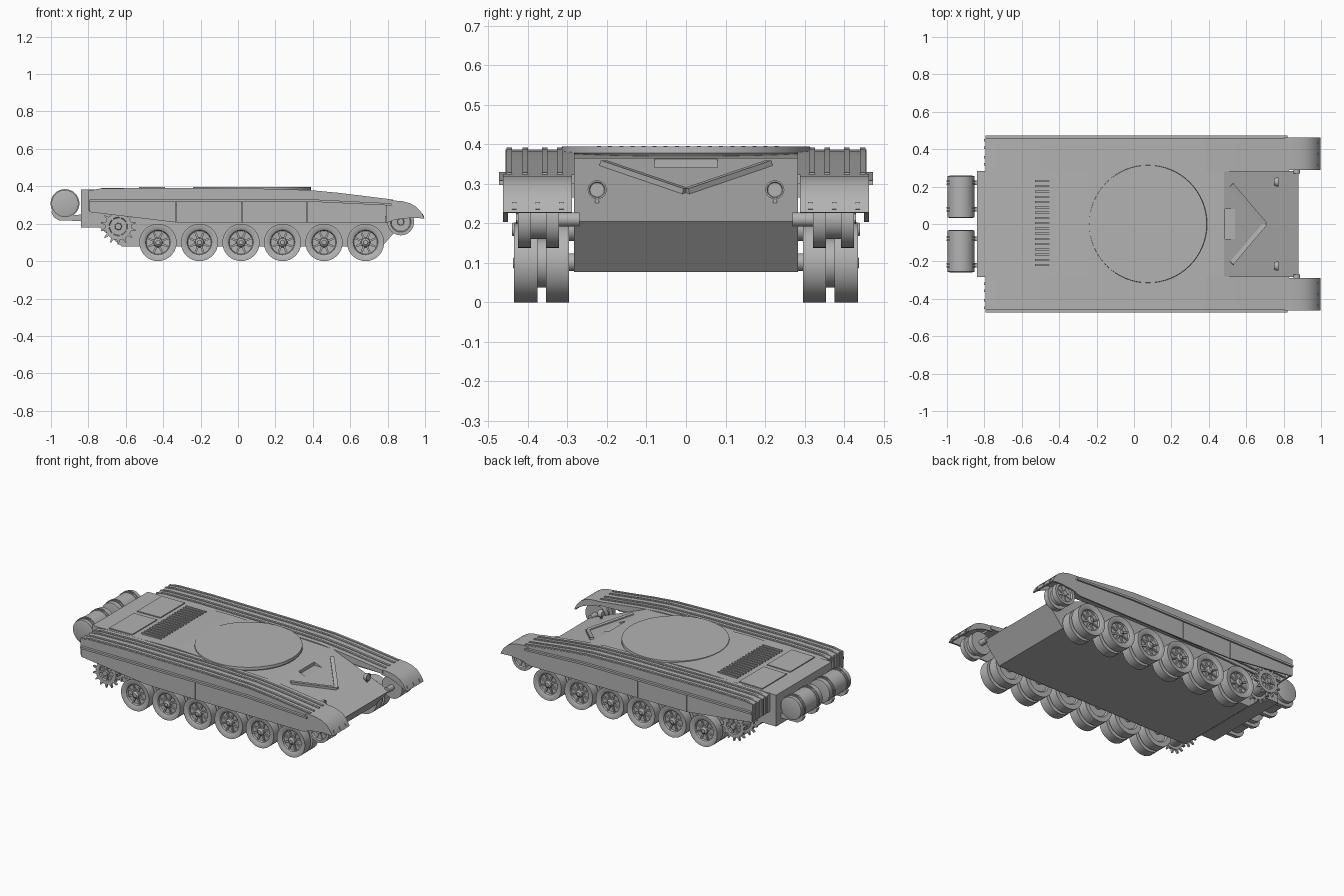
import bpy, bmesh
from math import sin, cos, pi
from mathutils import Vector, Matrix

if "Cube" in bpy.data.objects:
    bpy.data.objects.remove(bpy.data.objects["Cube"])

paint = bpy.data.materials.new("dark_grey")
paint.diffuse_color = (.45, .45, .45, 1)
paint.use_nodes = True
paint.node_tree.nodes["Principled BSDF"].inputs["Base Color"].default_value = paint.diffuse_color


def finish(name, bm, smooth=False):
    bmesh.ops.recalc_face_normals(bm, faces=bm.faces)
    me = bpy.data.meshes.new(name)
    bm.to_mesh(me)
    bm.free()
    me.materials.append(paint)
    if smooth:
        me.shade_smooth()
        me.set_sharp_from_angle(angle=0.6)
    ob = bpy.data.objects.new(name, me)
    bpy.context.collection.objects.link(ob)
    return ob


def add_prism(bm, pts, y0, y1):
    a = [bm.verts.new((x, y0, z)) for x, z in pts]
    b = [bm.verts.new((x, y1, z)) for x, z in pts]
    bm.faces.new(a)
    bm.faces.new(b[::-1])
    for i in range(len(pts)):
        j = (i + 1) % len(pts)
        bm.faces.new((a[i], b[i], b[j], a[j]))


def prism(name, pts, y0, y1, smooth=False):
    bm = bmesh.new()
    add_prism(bm, pts, y0, y1)
    return finish(name, bm, smooth)


def rect(x0, x1, z0, z1):
    return [(x0, z0), (x1, z0), (x1, z1), (x0, z1)]


def add_lathe(bm, prof, x, z, s=1, n=32):
    """Revolve (y, radius) points about an axis parallel to y."""
    rings = []
    for y, r in prof:
        if r == 0:
            rings.append([bm.verts.new((x, s * y, z))] * n)
        else:
            rings.append([bm.verts.new((x + r * cos(2 * pi * i / n), s * y, z + r * sin(2 * pi * i / n)))
                          for i in range(n)])
    for a, b in zip(rings, rings[1:]):
        for i in range(n):
            j = (i + 1) % n
            bm.faces.new(list(dict.fromkeys((a[i], b[i], b[j], a[j]))))


def add_radial(bm, x, z, y0, y1, r0, r1, w0, w1, n):
    """Spokes or teeth standing around a wheel axis."""
    for k in range(n):
        a = 2 * pi * (k + 0.5) / n
        pts = [(r0, -w0), (r1, -w1), (r1, w1), (r0, w0)]
        add_prism(bm, [(x + r * cos(a) - w * sin(a), z + r * sin(a) + w * cos(a)) for r, w in pts], y0, y1)


def bar(name, a, b, w, h):
    a, b = Vector(a), Vector(b)
    d = b - a
    bm = bmesh.new()
    bmesh.ops.create_cube(bm, size=1)
    rot = d.to_track_quat('X', 'Z').to_matrix().to_4x4()
    bm.transform(Matrix.Translation((a + b) / 2) @ rot @ Matrix.Diagonal((d.length, w, h, 1)))
    return finish(name, bm)


def deck_z(x):
    pts = [(-0.84, .382), (-0.45, .388), (-0.24, .392), (0.48, .366), (0.88, .205)]
    for (x0, z0), (x1, z1) in zip(pts, pts[1:]):
        if x <= x1:
            return z0 + (z1 - z0) * (x - x0) / (x1 - x0)


# Hull with driver's vision notch
hull = prism("hull", [(-0.84, .18)] + [(x, deck_z(x)) for x in (-.84, -.45, -.24, .48, .88)]
             + [(.77, .077), (-.62, .077), (-.74, .18)], -.283, .283)
cutter = prism("notch_cutter", rect(.487, .6, .342, .45), -.08, .08)
cutter.hide_render = True
cutter.hide_viewport = True
mod = hull.modifiers.new("notch", 'BOOLEAN')
mod.operation = 'DIFFERENCE'
mod.object = cutter

# Turret ring plate
bm = bmesh.new()
add_lathe(bm, [(.36, 0), (.36, .30), (.378, .316), (.395, .314), (.395, 0)], 0, 0, 1, 64)
bm.transform(Matrix.Translation((.075, 0, 0)) @ Matrix.Rotation(pi / 2, 4, 'X'))
finish("turret_ring", bm, True)

# Engine deck panels and grille
for s in (1, -1):
    prism("engine_panel", [(x, deck_z(x) + d) for x, d in ((-.73, -.01), (-.73, .006), (-.565, .006), (-.565, -.01))],
          s * .018, s * .268)
bm = bmesh.new()
for k in range(17):
    y = -.22 + k * .0281
    add_prism(bm, rect(-.53, -.39, .38, .396), y - .005, y + .005)
finish("engine_grille", bm)

FENDER_TOP = [(-.795, .374), (-.74, .382), (-.5, .387), (.1, .383), (.38, .375), (.54, .36), (.83, .324)]
GUARD = [(.82, .325), (.88, .32), (.92, .309), (.95, .293), (.975, .267), (.99, .243), (.997, .228)]
GUARD_IN = [(.987, .226), (.968, .258), (.943, .283), (.915, .298), (.88, .308), (.82, .312)]


def skirt_bottom(x):
    return .203 if x > -.3 else .203 + (-.3 - x) * .12


for s in (1, -1):
    # Track guard, longitudinal ribs and edge ledge
    prism("track_guard", FENDER_TOP + [(.83, .30), (.4, .318), (-.795, .318)], s * .282, s * .457)
    for y in (.312, .35, .40, .44):
        rib = [(x, z + .005) for x, z in FENDER_TOP]
        rib[0] = (-.802, .376)
        prism("guard_rib", rib + [(.83, .31), (.4, .33), (-.802, .27)], s * y, s * (y + .014))
    prism("guard_ledge", [(-.795, .317), (-.795, .33), (.4, .33), (.82, .309), (.82, .297), (.4, .317)],
          s * .45, s * .473)
    prism("rear_flap", rect(-.795, -.785, .265, .376), s * .282, s * .457)

    # Side skirt panels
    seams = [-.795, -.33, .02, .37, .79]
    for a, b in zip(seams, seams[1:]):
        a, b = a + .001, b - .001
        za, zb = [.322 if x < .4 else .322 - (x - .4) * .05 for x in (a, b)]
        prism("side_skirt", [(a, skirt_bottom(a)), (b, skirt_bottom(b)), (b, zb), (a, za)], s * .455, s * .463)

    # Front mudguard shell with side flaps
    prism("front_mudguard", GUARD + GUARD_IN, s * .288, s * .46, True)
    prism("mudguard_flap", GUARD + [(.93, .232), (.84, .222), (.79, .203), (.79, .31)], s * .451, s * .463)
    prism("mudguard_inner_flap", GUARD + [(.93, .265), (.87, .285), (.82, .29)], s * .288, s * .295)
    for y in (.315, .375, .435):
        bar("mudguard_latch", (.984, s * y, .252), (.992, s * y, .235), .012, .008)

    # Road wheels
    for i in range(6):
        x, z, R = -.428 + i * .222, .102, .0995
        bm = bmesh.new()
        add_lathe(bm, [(.305, 0), (.305, .062), (.296, .07), (.296, R), (.355, R), (.355, .062), (.376, .062),
                       (.376, R), (.436, R), (.436, .08), (.428, .066), (.416, .062), (.414, .026),
                       (.43, .022), (.438, .012), (.438, 0)], x, z - .0022, s, 36)
        add_radial(bm, x, z - .0022, s * .41, s * .424, .02, .067, .006, .004, 8)
        add_lathe(bm, [(.27, 0), (.27, .022), (.31, .022), (.31, 0)], x, z, s, 16)
        finish("road_wheel", bm, True)

    # Idler wheel
    x, z = .87, .21
    bm = bmesh.new()
    add_lathe(bm, [(.27, 0), (.27, .018), (.322, .018), (.322, .072), (.355, .072), (.355, .05), (.392, .05),
                   (.392, .072), (.425, .072), (.425, .055), (.414, .05), (.412, .02), (.425, .016), (.425, 0)],
              x, z, s)
    add_radial(bm, x, z, s * .40, s * .418, .014, .055, .006, .004, 8)
    finish("idler_wheel", bm, True)

    # Drive sprocket
    x, z = -.64, .185
    bm = bmesh.new()
    add_lathe(bm, [(.27, 0), (.27, .03), (.315, .03), (.315, .072), (.33, .072), (.33, .055), (.415, .055),
                   (.415, .072), (.43, .072), (.43, .05), (.422, .045), (.422, .02), (.44, .016), (.44, 0)],
              x, z, s, 28)
    for y in (.316, .416):
        add_radial(bm, x, z, s * y, s * (y + .013), .065, .095, .009, .003, 14)
    add_radial(bm, x, z, s * .415, s * .43, .016, .05, .006, .005, 7)
    finish("drive_sprocket", bm, True)

    # Rear fuel drum with straps and brackets
    bm = bmesh.new()
    add_lathe(bm, [(.033, 0), (.033, .062), (.036, .072), (.255, .072), (.258, .062), (.258, 0)],
              -.925, .308, s, 40)
    finish("fuel_drum", bm, True)
    for y in (.078, .22):
        bm = bmesh.new()
        for d in (-.008, .008):
            add_lathe(bm, [(y + d - .004, .06), (y + d - .004, .077), (y + d + .004, .077), (y + d + .004, .06)],
                      -.925, .308, s, 40)
        finish("drum_strap", bm, True)
        prism("drum_bracket", [(-.835, .215), (-.835, .25), (-.92, .24), (-.985, .275), (-.998, .262),
                               (-.985, .235), (-.955, .217)], s * (y - .012), s * (y + .012))

    # Splash board on the glacis
    bar("splash_board", (.7, 0, deck_z(.7) + .004), (.522, s * .21, deck_z(.522) + .004), .024, .014)

    # Headlight on a short post
    bm = bmesh.new()
    add_lathe(bm, [(-.012, 0), (-.012, .018), (.0, .024), (.012, .024), (.012, .02), (.008, .018), (.008, 0)],
              0, 0, 1, 20)
    bm.transform(Matrix.Translation((.76, s * .225, .285)) @ Matrix.Rotation(-pi / 2, 4, 'Z'))
    finish("headlight", bm, True)
    prism("headlight_post", rect(.755, .765, .24, .27), s * .22, s * .23)
